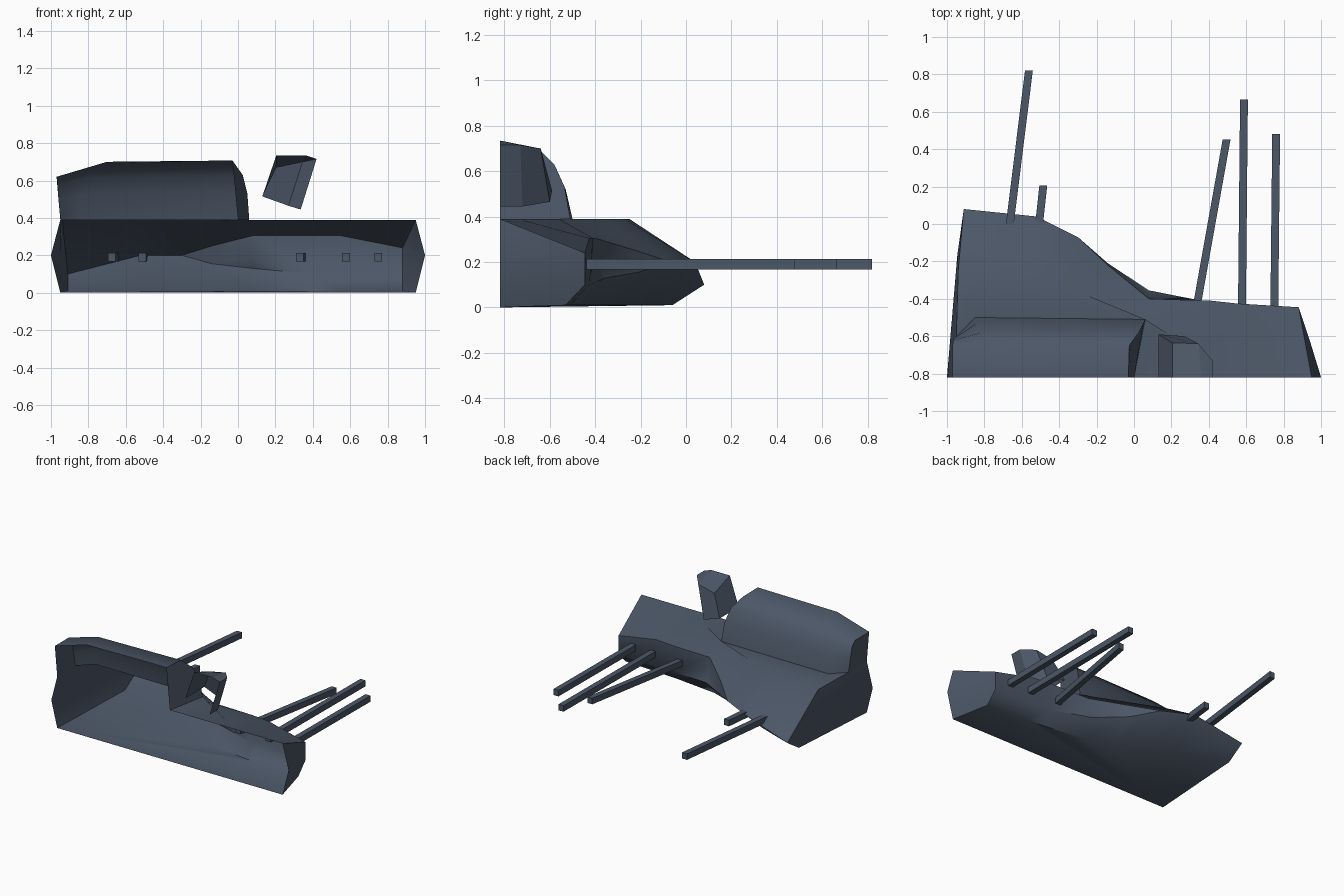
import bpy, bmesh, math
from mathutils import Vector

if "Cube" in bpy.data.objects:
    bpy.data.objects.remove(bpy.data.objects["Cube"])

slate = bpy.data.materials.new("slate_metal")
slate.diffuse_color = (0.072, 0.095, 0.135, 1)
slate.use_nodes = True
slate.node_tree.nodes["Principled BSDF"].inputs["Base Color"].default_value = slate.diffuse_color
CUT = -0.82   # open plane where the half model ends


def build(name, faces, smooth=None):
    """Make an object from faces given as corner lists, welded, facing outwards."""
    bm = bmesh.new()
    for f in faces:
        pts = []
        for p in f:
            if p not in pts:
                pts.append(p)
        if len(pts) > 2:
            bm.faces.new([bm.verts.new(p) for p in pts])
    bmesh.ops.remove_doubles(bm, verts=bm.verts, dist=0.0005)
    bmesh.ops.recalc_face_normals(bm, faces=bm.faces)
    mid = sum((v.co for v in bm.verts), Vector()) / len(bm.verts)
    mid.y = CUT
    if sum(f.normal.dot(f.calc_center_median() - mid) * f.calc_area() for f in bm.faces) < 0:
        bmesh.ops.reverse_faces(bm, faces=bm.faces)
    me = bpy.data.meshes.new(name)
    bm.to_mesh(me)
    bm.free()
    me.materials.append(slate)
    if smooth:
        me.shade_smooth()
        me.set_sharp_from_angle(angle=math.radians(smooth))
    ob = bpy.data.objects.new(name, me)
    bpy.context.collection.objects.link(ob)
    return ob


def loft(rows):
    """Quads between neighbouring rows of points."""
    return [[a[i], a[i + 1], b[i + 1], b[i]]
            for a, b in zip(rows, rows[1:]) for i in range(len(a) - 1)]


# Hull: cross-sections along x (x, deck y, upper edge, middle, lower edge, floor y)
stations = [
    (-0.91, -0.25, (0.08, 0.10), (0.08, 0.10), (0.08, 0.10), -0.06),
    (-0.52, -0.27, (0.04, 0.20), (0.04, 0.20), (0.04, 0.20), -0.18),
    (-0.30, -0.36, (-0.07, 0.20), (-0.07, 0.20), (-0.07, 0.20), -0.29),
    (-0.14, -0.46, (-0.22, 0.25), (-0.21, 0.155), (-0.21, 0.155), -0.38),
    (0.08, -0.56, (-0.40, 0.305), (-0.385, 0.19), (-0.355, 0.13), -0.46),
    (0.41, -0.74, (-0.41, 0.305), (-0.42, 0.10), (-0.42, 0.10), -0.50),
    (0.55, CUT, (-0.425, 0.305), (-0.425, 0.10), (-0.425, 0.10), -0.51),
    (0.88, CUT, (-0.445, 0.24), (-0.445, 0.10), (-0.445, 0.10), -0.53),
]
rows = []
for x, yt, u, m, l, yb in stations:
    xt = {-0.91: -0.94, 0.88: 0.95}.get(x, x)
    rows.append([(xt, yt, 0.39), (x, *u), (x, *m), (x, *l), (x, yb, 0.01)])
hull = loft(rows)
# floor
hull.append([r[-1] for r in rows] + [(0.95, CUT, 0.0), (-0.95, CUT, 0.0)])
# deck, left open beneath the canopy
hull.append([r[0] for r in rows[:-1]] + [(0, CUT, 0.39), (0.06, -0.51, 0.39),
                                         (-0.85, -0.50, 0.39), (-0.95, -0.60, 0.39)])
# left end
T, L, B = rows[0][0], rows[0][1], rows[0][4]
A, M, A2, N = (-0.95, CUT, 0.39), (-1, CUT, 0.2), (-0.95, CUT, 0.0), (-0.945, -0.17, 0.21)
hull += [[A, (-0.95, -0.60, 0.39), T, N, M], [T, N, L], [M, N, L], [M, L, B, A2]]
# right end
A, U, L, B = rows[-1][0], rows[-1][1], rows[-1][3], rows[-1][4]
M, A2, N = (1, CUT, 0.2), (0.95, CUT, 0.0), (0.945, -0.64, 0.235)
hull += [[A, M, N], [A, N, U], [M, N, U, L], [M, L, B, A2]]
build("hull", hull, 46)

# Raised canopy, hollow and open at the cut plane
canopy_rows = [
    [(-0.95, -0.60, 0.39), (-0.96, -0.61, 0.50), (-0.965, -0.62, 0.58),
     (-0.97, -0.65, 0.62), (-0.97, CUT, 0.62)],
    [(-0.85, -0.50, 0.39), (-0.84, -0.53, 0.52), (-0.81, -0.58, 0.62),
     (-0.72, -0.65, 0.69), (-0.70, CUT, 0.70)],
    [(0.06, -0.51, 0.39), (0.05, -0.535, 0.53), (0.025, -0.58, 0.63),
     (-0.025, -0.65, 0.70), (-0.03, CUT, 0.707)],
]
canopy = loft(canopy_rows)
canopy.append(canopy_rows[0] + [(-0.95, CUT, 0.39)])
canopy.append(canopy_rows[2] + [(0.0, CUT, 0.39)])
build("canopy", canopy, 50)

# Leaning tower, open below and at the cut plane
base = [(0.13, CUT, 0.515), (0.13, -0.59, 0.515), (0.27, -0.60, 0.465),
        (0.335, -0.72, 0.445), (0.335, CUT, 0.445)]
top = [(0.205, CUT, 0.735), (0.205, -0.635, 0.67), (0.345, -0.64, 0.70),
       (0.42, -0.73, 0.715), (0.42, CUT, 0.715)]
crest = (0.36, CUT, 0.735)
build("tower", loft([base, top]) + [[top[0], top[1], top[2], crest],
                                    [crest, top[2], top[3], top[4]]])

# Square gun barrels: start and end in plan
barrels = [(-0.675, -0.09, -0.562, 0.82), (-0.512, -0.04, -0.485, 0.205),
           (0.33, -0.47, 0.495, 0.452), (0.577, -0.46, 0.588, 0.665),
           (0.750, -0.46, 0.760, 0.48)]
for i, (x0, y0, x1, y1) in enumerate(barrels):
    w = 0.021
    ring = [(-w, 0.167), (w, 0.167), (w, 0.213), (-w, 0.213)]
    a = [(x0 + dx, y0, z) for dx, z in ring]
    b = [(x1 + dx, y1, z) for dx, z in ring]
    build(f"gun_barrel_{i + 1}", loft([a + a[:1], b + b[:1]]) + [a, b])
